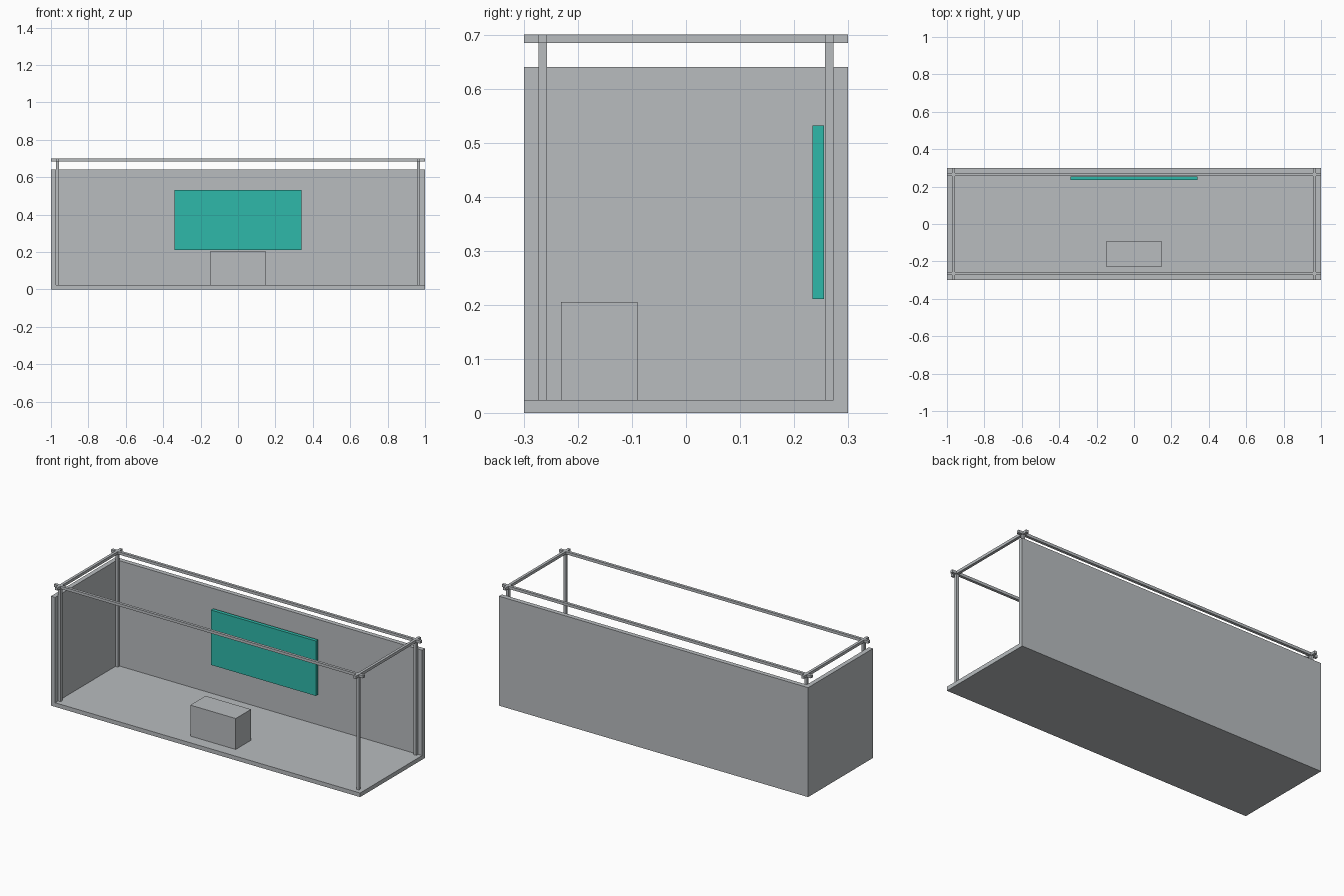
import bpy

if "Cube" in bpy.data.objects:
    bpy.data.objects.remove(bpy.data.objects["Cube"])


def material(name, rgb):
    m = bpy.data.materials.new(name)
    m.diffuse_color = (*rgb, 1.0)
    m.use_nodes = True
    m.node_tree.nodes["Principled BSDF"].inputs["Base Color"].default_value = m.diffuse_color
    return m


GREY = material("light_grey", (0.48, 0.503, 0.52))
TEAL = material("teal", (0.028, 0.485, 0.40))


def box(name, x, y, z, mat=GREY):
    """Box from (min, max) ranges on each axis."""
    spans = (x, y, z)
    bpy.ops.mesh.primitive_cube_add(size=1, location=[(a + b) / 2 for a, b in spans])
    ob = bpy.context.object
    ob.name = name
    ob.scale = [b - a for a, b in spans]
    bpy.ops.object.transform_apply(location=False, rotation=False, scale=True)
    ob.data.materials.append(mat)
    return ob


W, D, H = 1.0, 0.3, 0.7        # half width, half depth, full height
FLOOR, WALL_TOP = 0.024, 0.64
T, BAR = 0.027, 0.016          # wall thickness, frame bar thickness

# Floor and the two walls (front and right stay open)
box("floor", (-W, W), (-D, D), (0, FLOOR))
box("back_wall", (-W, W), (D - T, D), (FLOOR, WALL_TOP))
box("left_wall", (-W, -W + T), (-D, D - T), (FLOOR, WALL_TOP))

# Frame: corner posts and crossing top rails that overhang the corners
px, py = W - T - BAR / 2, D - T - BAR / 2


def around(c):
    return (c - BAR / 2, c + BAR / 2)


for sx, side in ((-1, "left"), (1, "right")):
    box(f"{side}_top_rail", around(sx * px), (-D, D), (H - BAR, H))
    for sy, end in ((-1, "front"), (1, "back")):
        box(f"{end}_{side}_post", around(sx * px), around(sy * py), (FLOOR, H - BAR))
for sy, end in ((-1, "front"), (1, "back")):
    box(f"{end}_top_rail", (-W, W), around(sy * py), (H - BAR, H))

# Counter and display screen
box("counter", (-0.147, 0.147), (-0.231, -0.09), (FLOOR, 0.205))
box("screen", (-0.34, 0.34), (0.234, 0.255), (0.211, 0.532), TEAL)
